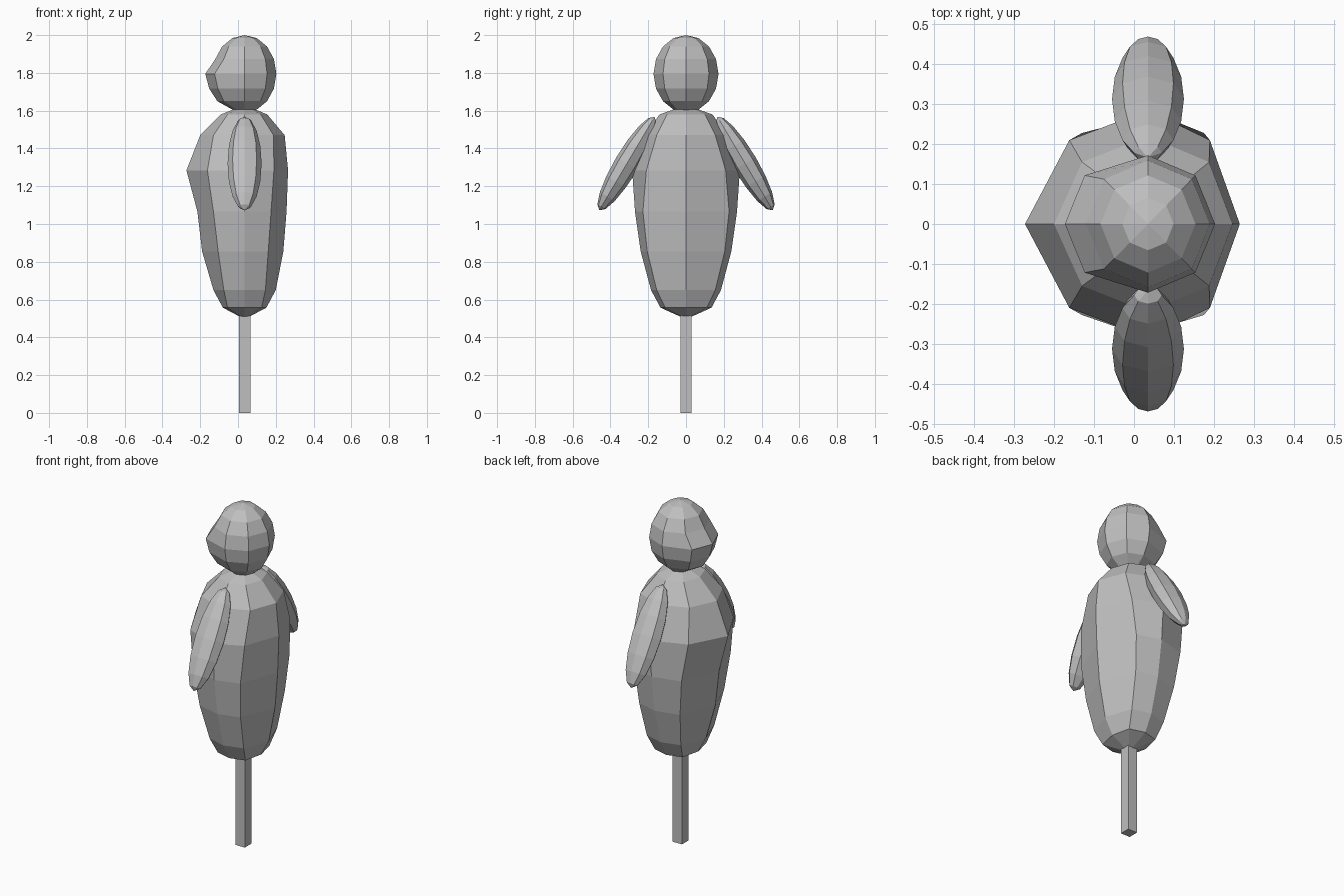
import bpy
import bmesh
from math import radians
from mathutils import Matrix, Vector

cube = bpy.data.objects.get("Cube")
if cube:
    bpy.data.objects.remove(cube, do_unlink=True)

AXIS_X = 0.035  # vertical axis shared by every part

grey = bpy.data.materials.new("plain_grey")
grey.use_nodes = True
grey.diffuse_color = (0.52, 0.52, 0.52, 1)
grey.node_tree.nodes["Principled BSDF"].inputs["Base Color"].default_value = grey.diffuse_color


def finish(name, bm):
    bmesh.ops.recalc_face_normals(bm, faces=bm.faces)
    mesh = bpy.data.meshes.new(name)
    bm.to_mesh(mesh)
    bm.free()
    mesh.materials.append(grey)
    obj = bpy.data.objects.new(name, mesh)
    bpy.context.collection.objects.link(obj)
    return obj


def ellipsoid(size, matrix):
    bm = bmesh.new()
    bmesh.ops.create_uvsphere(bm, u_segments=8, v_segments=8, radius=1,
                              matrix=matrix @ Matrix.Diagonal((*size, 1)))
    return bm


# Body: eight-sided rings, fuller at the chest
# z, back, chest, side, back corner, chest corner, corner depth
RINGS = [
    (0.557, 0.115, 0.115, 0.135, 0.09, 0.09, 0.11),
    (0.65, 0.165, 0.165, 0.185, 0.11, 0.11, 0.155),
    (0.855, 0.205, 0.225, 0.24, 0.125, 0.14, 0.205),
    (1.066, 0.222, 0.25, 0.27, 0.14, 0.165, 0.228),
    (1.284, 0.23, 0.308, 0.285, 0.155, 0.197, 0.21),
    (1.47, 0.212, 0.235, 0.22, 0.153, 0.165, 0.155),
    (1.58, 0.12, 0.125, 0.14, 0.085, 0.09, 0.1),
]
bm = bmesh.new()
loops = []
for z, back, chest, side, bc, cc, depth in RINGS:
    outline = [(back, 0), (bc, depth), (0, side), (-cc, depth),
               (-chest, 0), (-cc, -depth), (0, -side), (bc, -depth)]
    loops.append([bm.verts.new((AXIS_X + x, y, z)) for x, y in outline])
bottom = bm.verts.new((AXIS_X, 0, 0.496))
top = bm.verts.new((AXIS_X, 0, 1.63))
for i in range(8):
    j = (i + 1) % 8
    for low, high in zip(loops, loops[1:]):
        bm.faces.new((low[i], low[j], high[j], high[i]))
    bm.faces.new((bottom, loops[0][j], loops[0][i]))
    bm.faces.new((top, loops[-1][i], loops[-1][j]))
finish("body", bm)

# Head: ellipsoid with the lower face pulled out into a blunt beak
HEAD_Z = 1.795
bm = ellipsoid((0.168, 0.172, 0.205), Matrix.Translation((AXIS_X, 0, HEAD_Z)))
for v in bm.verts:
    drop = HEAD_Z - v.co.z
    if v.co.x < AXIS_X - 0.02 and -0.01 < drop < 0.16:
        v.co.x -= 0.04 - 0.1 * drop
finish("head", bm)

# Wings: flattened ellipsoids splayed out on both sides
for name, side in (("front_wing", -1), ("back_wing", 1)):
    place = Matrix.Translation((AXIS_X, side * 0.313, 1.32))
    finish(name, ellipsoid((0.09, 0.065, 0.287),
                           place @ Matrix.Rotation(side * radians(30.6), 4, "X")))

# Stick: square post running into the body
bm = bmesh.new()
bmesh.ops.create_cube(bm, size=1, matrix=Matrix.Translation((AXIS_X, 0, 0.27))
                      @ Matrix.Diagonal((0.06, 0.06, 0.54, 1)))
finish("stick", bm)
